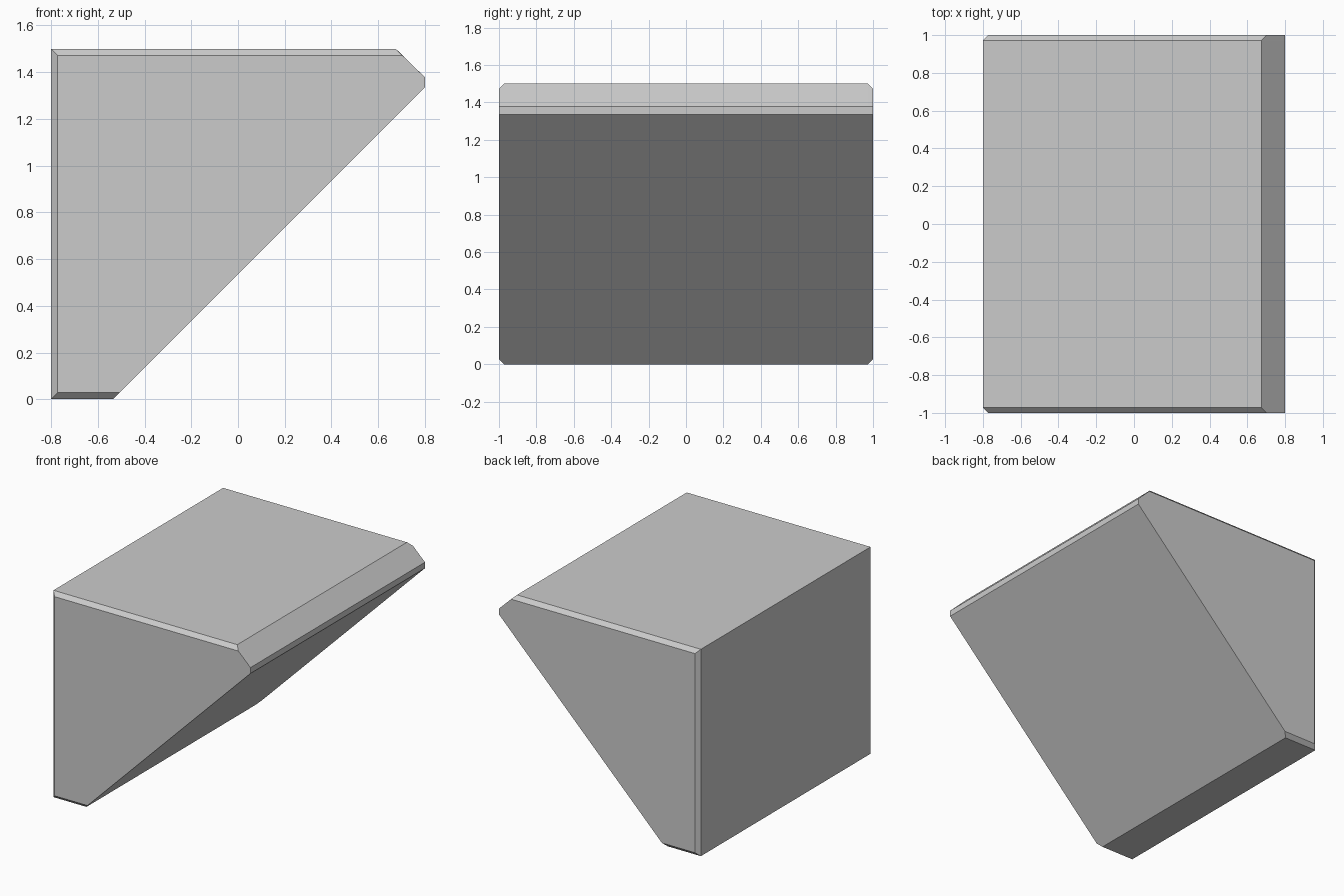
import bpy, bmesh

if "Cube" in bpy.data.objects:
    bpy.data.objects.remove(bpy.data.objects["Cube"])

C = 0.028  # chamfer width

# Side profile (x, z), and the same profile trimmed at the left, top and bottom
full = [(-0.8, 0), (-0.535, 0), (0.8, 1.335), (0.8, 1.378), (0.675, 1.5), (-0.8, 1.5)]
trimmed = [(-0.8 + C, C), (-0.535 + C, C), (0.8, 1.335), (0.8, 1.378),
           (0.675 + C, 1.5 - C), (-0.8 + C, 1.5 - C)]

# Wedge block: loft the profiles along y
bm = bmesh.new()
rings = [[bm.verts.new((x, y, z)) for x, z in profile]
         for y, profile in ((-1, trimmed), (-1 + C, full), (1 - C, full), (1, trimmed))]
for a, b in zip(rings, rings[1:]):
    for i in range(len(a)):
        j = (i + 1) % len(a)
        bm.faces.new((a[i], a[j], b[j], b[i]))
bm.faces.new(rings[0])
bm.faces.new(rings[-1])

# Merge coplanar strips on the slope, nose and bevel, and orient outward
bmesh.ops.dissolve_limit(bm, angle_limit=0.03, verts=bm.verts[:], edges=bm.edges[:])
bmesh.ops.recalc_face_normals(bm, faces=bm.faces[:])

mesh = bpy.data.meshes.new("wedge_block")
bm.to_mesh(mesh)
bm.free()
bpy.context.collection.objects.link(bpy.data.objects.new("wedge_block", mesh))
